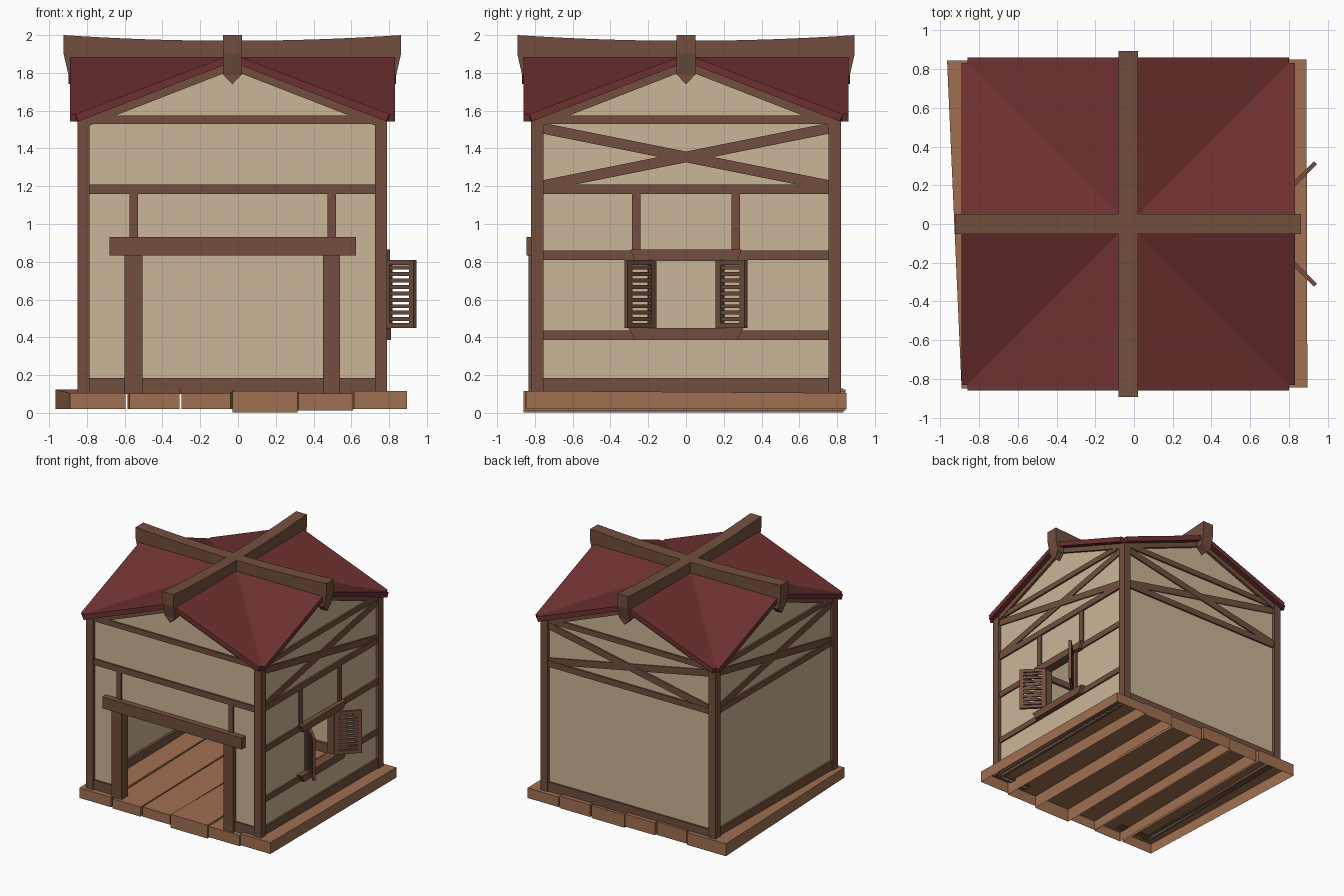
import bpy, bmesh, math
from mathutils import Matrix, Vector

if "Cube" in bpy.data.objects:
    bpy.data.objects.remove(bpy.data.objects["Cube"])

CX = -0.03  # the house body sits slightly left of the floor's centre


def material(name, rgb):
    m = bpy.data.materials.new(name)
    m.diffuse_color = (*rgb, 1)
    m.use_nodes = True
    m.node_tree.nodes["Principled BSDF"].inputs["Base Color"].default_value = m.diffuse_color
    return m


PLASTER = material("plaster", (0.60, 0.46, 0.31))
TIMBER = material("dark timber", (0.168, 0.078, 0.049))
PLANK = material("floor wood", (0.35, 0.16, 0.084))
ROOF = material("red roof", (0.155, 0.030, 0.031))


def finish(name, bm, mat, matrix=Matrix()):
    bmesh.ops.recalc_face_normals(bm, faces=bm.faces)
    me = bpy.data.meshes.new(name)
    bm.to_mesh(me)
    bm.free()
    me.materials.append(mat)
    ob = bpy.data.objects.new(name, me)
    ob.matrix_world = matrix
    bpy.context.collection.objects.link(ob)
    return ob


def wall_frame(k):
    """Frame of side k (0 front, 1 right, 2 back, 3 left): u along wall, -y outward."""
    return Matrix.Translation((CX, 0, 0)) @ Matrix.Rotation(k * math.pi / 2, 4, 'Z')


def prisms(name, parts, mat, matrix=Matrix()):
    """Each part is (outline in u,z ; inner depth ; outer depth)."""
    bm = bmesh.new()
    for pts, d0, d1 in parts:
        a = [bm.verts.new((u, -d0, z)) for u, z in pts]
        b = [bm.verts.new((u, -d1, z)) for u, z in pts]
        bm.faces.new(a)
        bm.faces.new(b[::-1])
        n = len(pts)
        for i in range(n):
            bm.faces.new((a[i], b[i], b[(i + 1) % n], a[(i + 1) % n]))
    return finish(name, bm, mat, matrix)


def rect(u0, u1, z0, z1):
    return [(u0, z0), (u1, z0), (u1, z1), (u0, z1)]


def flip(pts):
    return [(-u, z) for u, z in pts]


# floor planks, hollow underneath: front x range, back x range, y range, z bottom/top front, z top back
planks = [(-0.89, -0.595, -0.965, -0.60, -0.85, 0.845, 0.02, 0.105, 0.125),
          (-0.575, -0.31, -0.585, -0.31, -0.86, 0.83, 0.02, 0.102, 0.13),
          (-0.30, -0.04, -0.30, -0.02, -0.85, 0.845, 0.02, 0.102, 0.125),
          (-0.03, 0.315, -0.01, 0.30, -0.86, 0.835, 0.002, 0.115, 0.108),
          (0.32, 0.61, 0.31, 0.595, -0.85, 0.845, 0.012, 0.103, 0.115),
          (0.615, 0.895, 0.60, 0.89, -0.845, 0.85, 0.02, 0.117, 0.105)]
for i, (fa, fb, ba, bb, y0, y1, z0, zf, zb) in enumerate(planks):
    bm = bmesh.new()
    lo = [(fa, y0, z0), (fb, y0, z0), (bb, y1, z0), (ba, y1, z0)]
    hi = [(fa, y0, zf), (fb, y0, zf), (bb, y1, zb), (ba, y1, zb)]
    a = [bm.verts.new(p) for p in lo]
    b = [bm.verts.new(p) for p in hi]
    bm.faces.new(b)
    for j in range(4):
        bm.faces.new((a[j], a[(j + 1) % 4], b[(j + 1) % 4], b[j]))
    finish(f"floor_plank_{i + 1}", bm, PLANK)

# plaster walls with gables; the front has a doorway, the right side a window
W, BASE, EAVE, PEAK = 0.79, 0.10, 1.54, 1.845
D0, D1 = 0.772, 0.795
gable = [(-W, BASE), (W, BASE), (W, EAVE), (0, PEAK), (-W, EAVE)]
doorway = [(-W, BASE), (-0.50, BASE), (-0.50, 0.86), (0.50, 0.86), (0.50, BASE),
           (W, BASE), (W, EAVE), (0, PEAK), (-W, EAVE)]
window_half = [(0, BASE), (W, BASE), (W, EAVE), (0, PEAK), (0, 0.82),
               (0.17, 0.82), (0.17, 0.44), (0, 0.44)]
prisms("front_wall", [(doorway, D0, D1)], PLASTER, wall_frame(0))
prisms("right_wall", [(window_half, D0, D1), (flip(window_half), D0, D1)], PLASTER, wall_frame(1))
prisms("back_wall", [(gable, D0, D1)], PLASTER, wall_frame(2))
prisms("left_wall", [(gable, D0, D1)], PLASTER, wall_frame(3))

# timber frame on every side
S = 0.757
rake = [(0, 1.86), (0.81, 1.545), (0.81, 1.50), (0, 1.815)]
brace = [(-S, 1.478), (-S, 1.535), (S, 1.232), (S, 1.175)]
for k, side in enumerate(("front", "right", "back", "left")):
    f = wall_frame(k)
    prisms(f"{side}_corner_post", [(rect(0.755, 0.82, 0.10, 1.56), 0.755, 0.82)], TIMBER, f)
    prisms(f"{side}_beams", [(rect(-S, S, 1.53, 1.575), 0.75, 0.81),
                             (rect(-S, S, 1.16, 1.21), 0.75, 0.81)], TIMBER, f)
    prisms(f"{side}_gable_rafters", [(rake, 0.76, 0.815), (flip(rake), 0.76, 0.815)], TIMBER, f)
    if k:
        prisms(f"{side}_sill", [(rect(-S, S, 0.10, 0.185), 0.75, 0.81)], TIMBER, f)
        prisms(f"{side}_cross_braces", [(brace, 0.76, 0.806), (flip(brace), 0.76, 0.804)], TIMBER, f)

# doorway on the front
f = wall_frame(0)
prisms("front_sills", [(rect(-S, -0.56, 0.10, 0.185), 0.75, 0.81),
                       (rect(0.56, S, 0.10, 0.185), 0.75, 0.81)], TIMBER, f)
prisms("door_posts", [(rect(-0.57, -0.475, 0.10, 0.84), 0.75, 0.835),
                      (rect(0.48, 0.57, 0.10, 0.84), 0.75, 0.835)], TIMBER, f)
prisms("door_lintel", [(rect(-0.65, 0.655, 0.833, 0.93), 0.75, 0.845)], TIMBER, f)
prisms("door_studs", [(rect(-0.545, -0.50, 0.92, 1.165), 0.76, 0.808),
                      (rect(0.505, 0.55, 0.92, 1.165), 0.76, 0.808)], TIMBER, f)

# window framing on the right side
f = wall_frame(1)
prisms("window_beams", [(rect(-S, S, 0.81, 0.86), 0.76, 0.808),
                        (rect(-S, S, 0.387, 0.435), 0.76, 0.808)], TIMBER, f)
prisms("window_studs", [(rect(s * 0.2625 - 0.0225, s * 0.2625 + 0.0225, 0.85, 1.165), 0.76, 0.807)
                        for s in (-1, 1)], TIMBER, f)
prisms("window_jambs", [(rect(s * 0.185 - 0.02, s * 0.185 + 0.02, 0.43, 0.815), 0.755, 0.812)
                        for s in (-1, 1)], TIMBER, f)
prisms("window_lintel", [([(-0.27, 0.805), (0.27, 0.805), (0.295, 0.865), (-0.295, 0.865)],
                          0.755, 0.835)], TIMBER, f)
prisms("window_sill", [([(-0.27, 0.387), (0.27, 0.387), (0.305, 0.45), (-0.305, 0.45)],
                        0.755, 0.84)], TIMBER, f)

# louvred shutters, swung open
for s, side in ((-1, "left"), (1, "right")):
    parts = [(rect(0, 0.035, 0.45, 0.81), -0.011, 0.011), (rect(0.18, 0.215, 0.45, 0.81), -0.011, 0.011),
             (rect(0.03, 0.185, 0.45, 0.477), -0.011, 0.011), (rect(0.03, 0.185, 0.783, 0.81), -0.011, 0.011)]
    for i in range(9):
        z = 0.486 + i * 0.034
        parts.append((rect(0.03, 0.185, z, z + 0.021), -0.006, 0.006))
    if s < 0:
        parts = [(flip(p), a, b) for p, a, b in parts]
    hinge = Matrix.Translation((s * 0.165, -0.815, 0)) @ Matrix.Rotation(-s * math.radians(45), 4, 'Z')
    prisms(f"{side}_shutter", parts, TIMBER, f @ hinge)

# cross-gabled roof: four wings meeting in valleys on the diagonals
bm = bmesh.new()
peak = bm.verts.new((0, 0, 1.90))
R, E, TOP, LOW = 0.83, 0.86, 1.90, 1.582
turns = [Matrix.Rotation(k * math.pi / 2, 3, 'Z') for k in range(4)]
valley = [bm.verts.new(t @ Vector((R, R, LOW))) for t in turns]
for k, t in enumerate(turns):
    ridge = bm.verts.new(t @ Vector((E, 0, TOP)))
    left = bm.verts.new(t @ Vector((E, R, LOW)))
    right = bm.verts.new(t @ Vector((E, -R, LOW)))
    bm.faces.new((peak, ridge, left, valley[k]))
    bm.faces.new((peak, valley[k - 1], right, ridge))
roof = finish("roof", bm, ROOF, Matrix.Translation((CX, 0, 0)))
if roof.data.polygons[0].normal.z < 0:
    roof.data.flip_normals()
mod = roof.modifiers.new("thickness", 'SOLIDIFY')
mod.thickness = 0.042
mod.offset = -1

# sagging ridge beams with dropped, pointed ends
top = [(0.893 * i / 8, 1.97 + 0.03 * (i / 8) ** 2) for i in range(-8, 9)]
drop = [(0.893, 1.90), (0.868, 1.79), (0.81, 1.79), (0.81, 1.875)]
profile = top + drop + flip(drop)[::-1]
for k, name in enumerate(("side_to_side", "front_to_back")):
    f = wall_frame(k)
    prisms(f"{name}_ridge_beam", [(profile, -0.051 + 0.001 * k, 0.051 - 0.001 * k)], TIMBER, f)
for k in range(4):
    prisms(f"ridge_end_point_{k + 1}", [([(-0.05, 1.792), (0, 1.74), (0.05, 1.792)], 0.81, 0.867)],
           TIMBER, wall_frame(k))
